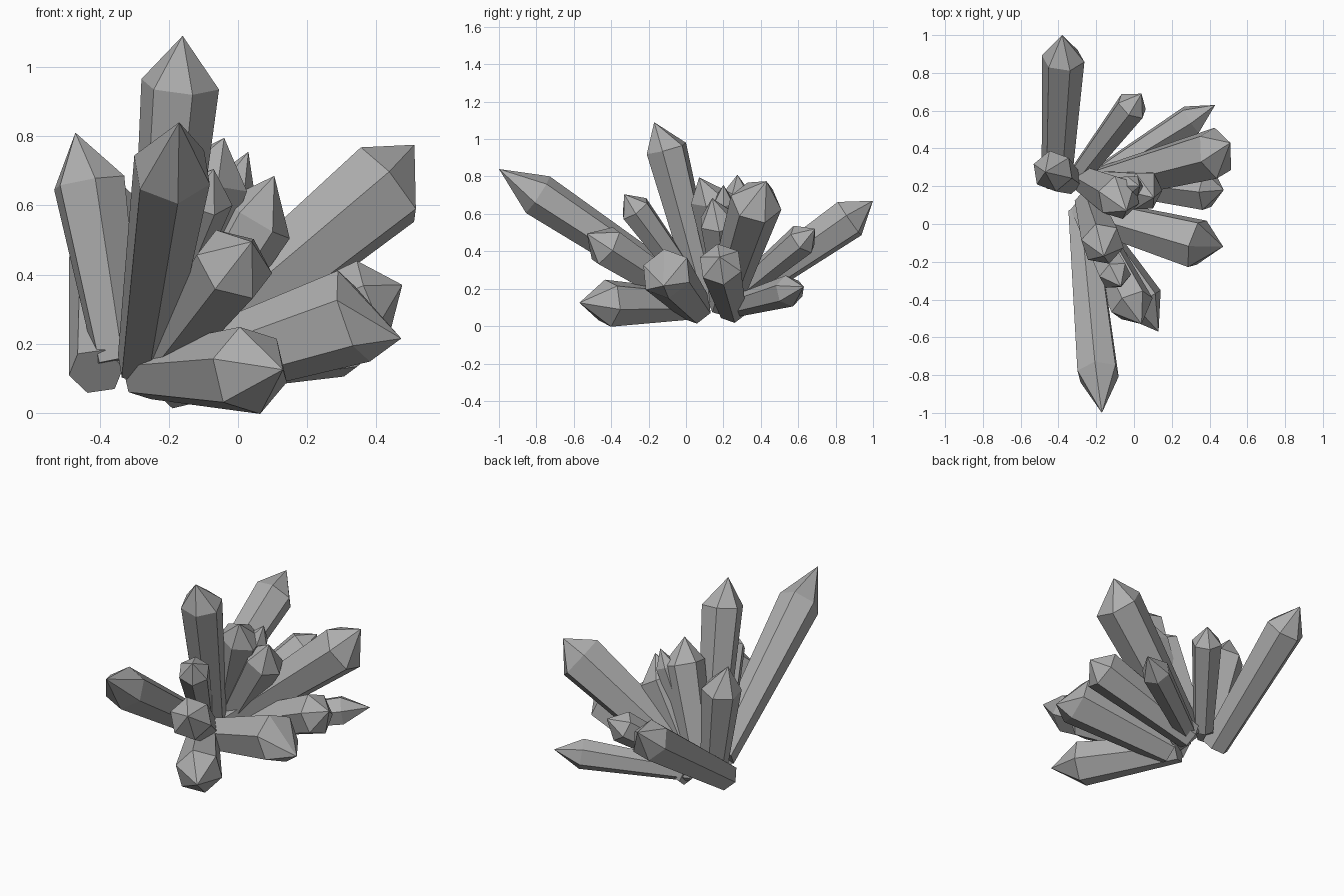
import bpy, bmesh
from math import sin, cos, tau, radians
from mathutils import Vector

if "Cube" in bpy.data.objects:
    bpy.data.objects.remove(bpy.data.objects["Cube"])

grey = bpy.data.materials.new("dark_grey")
grey.diffuse_color = (.42, .42, .42, 1)
grey.use_nodes = True
grey.node_tree.nodes["Principled BSDF"].inputs["Base Color"].default_value = grey.diffuse_color


def crystal(name, base, tip, radius, point, twist=0, taper=0.66, shoulder=None):
    """Six-sided prism that widens from its root, closed by a pyramid point.
    An off-axis point is made by giving the shoulder centre."""
    base, tip = Vector(base), Vector(tip)
    if shoulder:
        axis = Vector(shoulder) - base
        length = axis.length
    else:
        axis = tip - base
        length = axis.length - point
    turn = axis.to_track_quat('Z', 'Y')
    bm = bmesh.new()
    rings = []
    for r, h in ((radius * taper, 0), (radius, length)):
        ring = []
        for i in range(6):
            a = tau * i / 6 + radians(90 + twist)
            ring.append(bm.verts.new(base + turn @ Vector((r * cos(a), r * sin(a), h))))
        rings.append(ring)
    top = bm.verts.new(tip)
    low, high = rings
    bm.faces.new(low[::-1])
    for i in range(6):
        j = (i + 1) % 6
        bm.faces.new((low[i], low[j], high[j], high[i]))
        bm.faces.new((high[i], high[j], top))
    mesh = bpy.data.meshes.new(name)
    bm.to_mesh(mesh)
    bm.free()
    mesh.materials.append(grey)
    obj = bpy.data.objects.new(name, mesh)
    bpy.context.collection.objects.link(obj)


# Long outer crystals
crystal("front_crystal", (-.275, .06, .14), (-.17, -1.0, .84), .118, .25, 5)
crystal("tall_crystal", (-.24, .11, .13), (-.16, -.17, 1.09), .115, .15, 0,
        shoulder=(-.167, -.105, .95))
crystal("left_crystal", (-.345, .23, .15), (-.47, .275, .81), .11, .14, 10,
        shoulder=(-.43, .28, .665))
crystal("back_crystal", (-.41, .22, .12), (-.38, 1.0, .67), .115, .15, 20, .7,
        shoulder=(-.375, .875, .575))
crystal("right_crystal", (-.22, .2, .12), (.51, .43, .775), .14, .15, 10,
        shoulder=(.432, .375, .66))

# Low side crystals
crystal("back_right_crystal", (-.29, .26, .16), (.04, .69, .52), .088, .10, 10)
crystal("low_back_crystal", (-.2, .24, .10), (.43, .63, .21), .085, .15, 10)
crystal("side_crystal", (-.2, .25, .09), (.475, .18, .37), .12, .12, 10,
        shoulder=(.39, .185, .33))
crystal("low_side_crystal", (-.22, .05, .10), (.472, -.12, .215), .14, .14, 10,
        shoulder=(.335, -.105, .28))
crystal("low_front_crystal", (-.27, .07, .115), (.13, -.57, .125), .13, .18, 15, .6)

# Inner crystals
crystal("front_inner_crystal", (-.25, .05, .12), (.04, -.53, .495), .118, .13, 15)
crystal("right_inner_crystal", (-.2, .22, .13), (.105, .14, .685), .11, .15, 10,
        shoulder=(.055, .175, .56))
crystal("small_front_crystal", (-.28, .08, .15), (-.07, -.33, .705), .088, .10, 0)
crystal("centre_crystal", (-.25, .23, .15), (-.04, .07, .795), .118, .12, 10,
        shoulder=(-.08, .14, .68))
crystal("small_centre_crystal", (-.2, .2, .2), (.03, .2, .755), .06, .10, 0)
